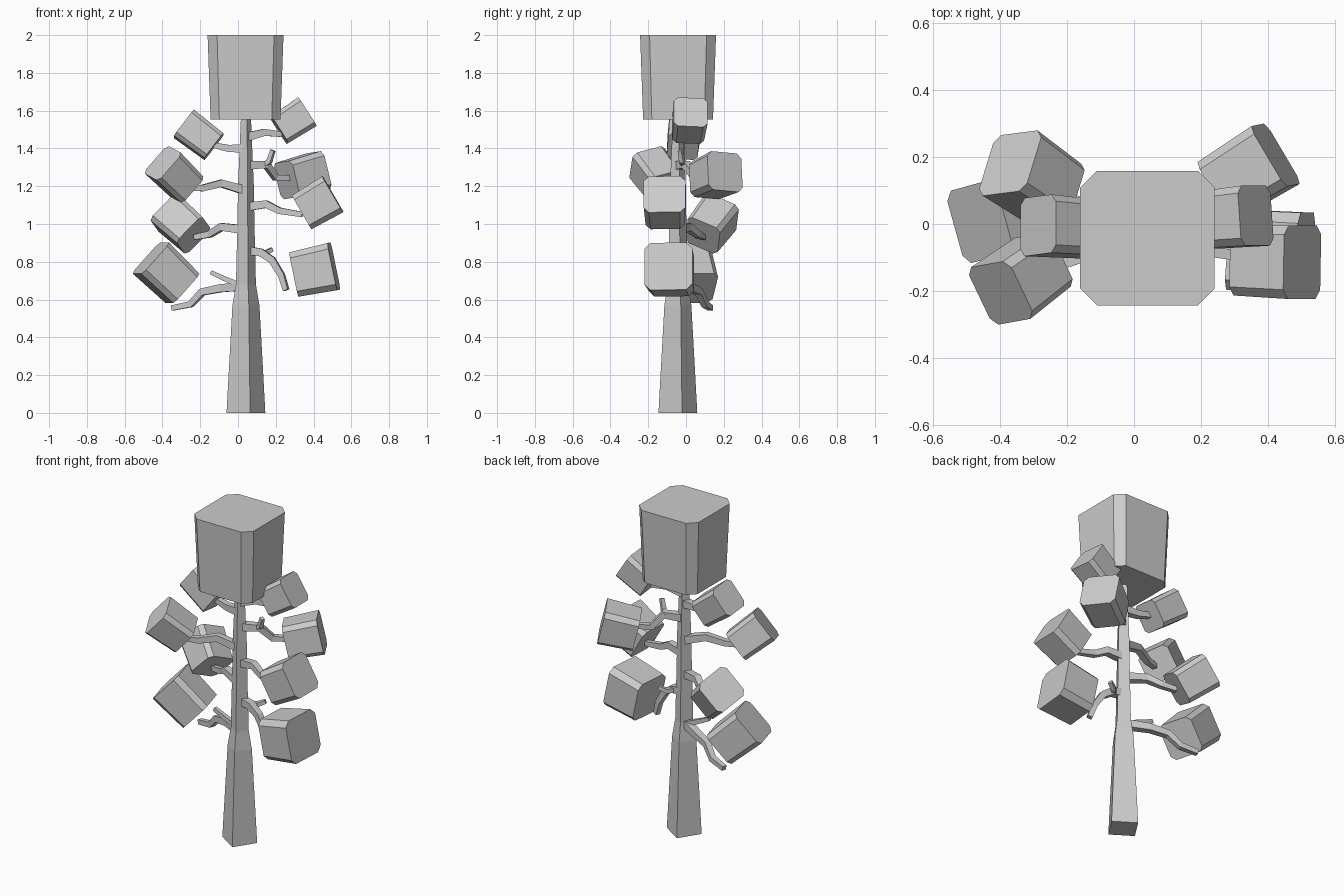
import bpy, bmesh, math
from mathutils import Vector

if "Cube" in bpy.data.objects:
    bpy.data.objects.remove(bpy.data.objects["Cube"])


def loft(name, rings):
    """Flat-faced solid through a list of equal-length vertex rings."""
    bm = bmesh.new()
    vs = [[bm.verts.new(p) for p in ring] for ring in rings]
    n = len(vs[0])
    for a, b in zip(vs, vs[1:]):
        for i in range(n):
            j = (i + 1) % n
            bm.faces.new((a[i], a[j], b[j], b[i]))
    bm.faces.new(vs[0])
    bm.faces.new(vs[-1])
    bmesh.ops.recalc_face_normals(bm, faces=bm.faces)
    me = bpy.data.meshes.new(name)
    bm.to_mesh(me)
    bm.free()
    ob = bpy.data.objects.new(name, me)
    bpy.context.collection.objects.link(ob)
    return ob


def leaf_block(name, centre, axis, up, width, length, taper=0.94):
    """Square block with four chamfered edges along its axis, narrower inside."""
    c, d = Vector(centre), Vector(axis).normalized()
    u = Vector(up)
    u = (u - d * u.dot(d)).normalized()
    v = d.cross(u)
    rings = []
    for s, k in ((-0.5, taper), (0.5, 1.0)):
        h = width / 2 * k
        q = h * 0.75
        octagon = [(h, q), (q, h), (-q, h), (-h, q), (-h, -q), (-q, -h), (q, -h), (h, -q)]
        rings.append([c + d * length * s + u * a + v * b for a, b in octagon])
    return loft(name, rings)


def branch(name, pts, r0, r1):
    """Square tapering limb along a path."""
    pts = [Vector(p) for p in pts]
    rings = []
    for i, p in enumerate(pts):
        t = (pts[min(i + 1, len(pts) - 1)] - pts[max(i - 1, 0)]).normalized()
        side = t.cross(Vector((0, 0, 1))).normalized()
        up = side.cross(t)
        r = r0 + (r1 - r0) * i / (len(pts) - 1)
        rings.append([p + side * a * r + up * b * r
                      for a, b in ((1, 1), (-1, 1), (-1, -1), (1, -1))])
    return loft(name, rings)


# Trunk: four-sided, slightly turned
CX, CY = 0.042, -0.043
trunk_profile = [(0, .105), (.2, .094), (.57, .073), (.68, .054), (.85, .05),
                 (1.0, .046), (1.2, .043), (1.4, .034), (1.57, .027)]
loft("trunk", [[(CX + r * math.cos(math.radians(12 + 90 * k)),
                 CY + r * math.sin(math.radians(12 + 90 * k)), z) for k in range(4)]
               for z, r in trunk_profile])

# Crown block on top
leaf_block("crown", (.04, -.042, 1.776), (0, 0, 1), (1, 0, 0), .402, .448, .92)

# Leaf blocks: centre, axis, up, width, length
leaves = [
    ((-.378, .03, .74), (-.71, -.2, .68), (.62, .17, .76), .225, .235),
    ((-.302, .135, 1.0), (-.66, .457, .595), (.707, .085, .702), .205, .205),
    ((-.335, -.16, 1.26), (-.63, -.46, .62), (.73, .18, .65), .195, .2),
    ((-.207, -.01, 1.47), (-.79, .06, .6), (.6, .08, .79), .175, .2),
    ((.29, .018, 1.545), (.84, .08, .54), (-.54, 0, .84), .18, .175),
    ((.34, .155, 1.255), (.81, .5, .22), (-.24, -.05, .97), .21, .2),
    ((.42, -.112, 1.11), (.86, -.02, .5), (-.5, 0, .86), .22, .19),
    ((.405, -.085, .755), (.97, -.08, .2), (-.2, 0, .97), .255, .21),
]
for i, spec in enumerate(leaves):
    leaf_block(f"leaf_block_{i + 1}", *spec)

# Branches reaching to the blocks
branches = [
    [(.03, -.04, .67), (-.09, .03, .66), (-.19, .07, .64), (-.25, .1, .575), (-.35, .13, .555)],
    [(.04, -.04, .86), (.12, -.05, .85), (.18, -.06, .81), (.23, -.07, .73), (.255, -.08, .65)],
    [(.03, -.04, .97), (-.085, .01, .985), (-.15, .06, .945), (-.23, .09, .93)],
    [(.04, -.04, 1.09), (.15, -.06, 1.105), (.22, -.08, 1.07), (.34, -.1, 1.05)],
    [(.03, -.04, 1.18), (-.09, -.07, 1.215), (-.19, -.11, 1.19), (-.26, -.13, 1.19)],
    [(.04, -.04, 1.31), (.15, .0, 1.315), (.2, .05, 1.245), (.28, .09, 1.245)],
    [(.04, -.04, 1.40), (-.05, -.03, 1.4), (-.14, -.02, 1.42)],
    [(.04, -.04, 1.46), (.14, -.02, 1.485), (.23, .0, 1.475)],
]
for i, path in enumerate(branches):
    branch(f"branch_{i + 1}", path, .023, .014)

# Short side twigs
twigs = [
    [(.0, -.02, .68), (-.07, -.02, .71), (-.145, -.02, .745)],
    [(.1, -.05, .85), (.14, -.01, .845), (.18, .01, .865)],
    [(.13, .0, 1.31), (.165, -.02, 1.33), (.185, -.03, 1.39)],
]
for i, path in enumerate(twigs):
    branch(f"twig_{i + 1}", path, .015, .011)
